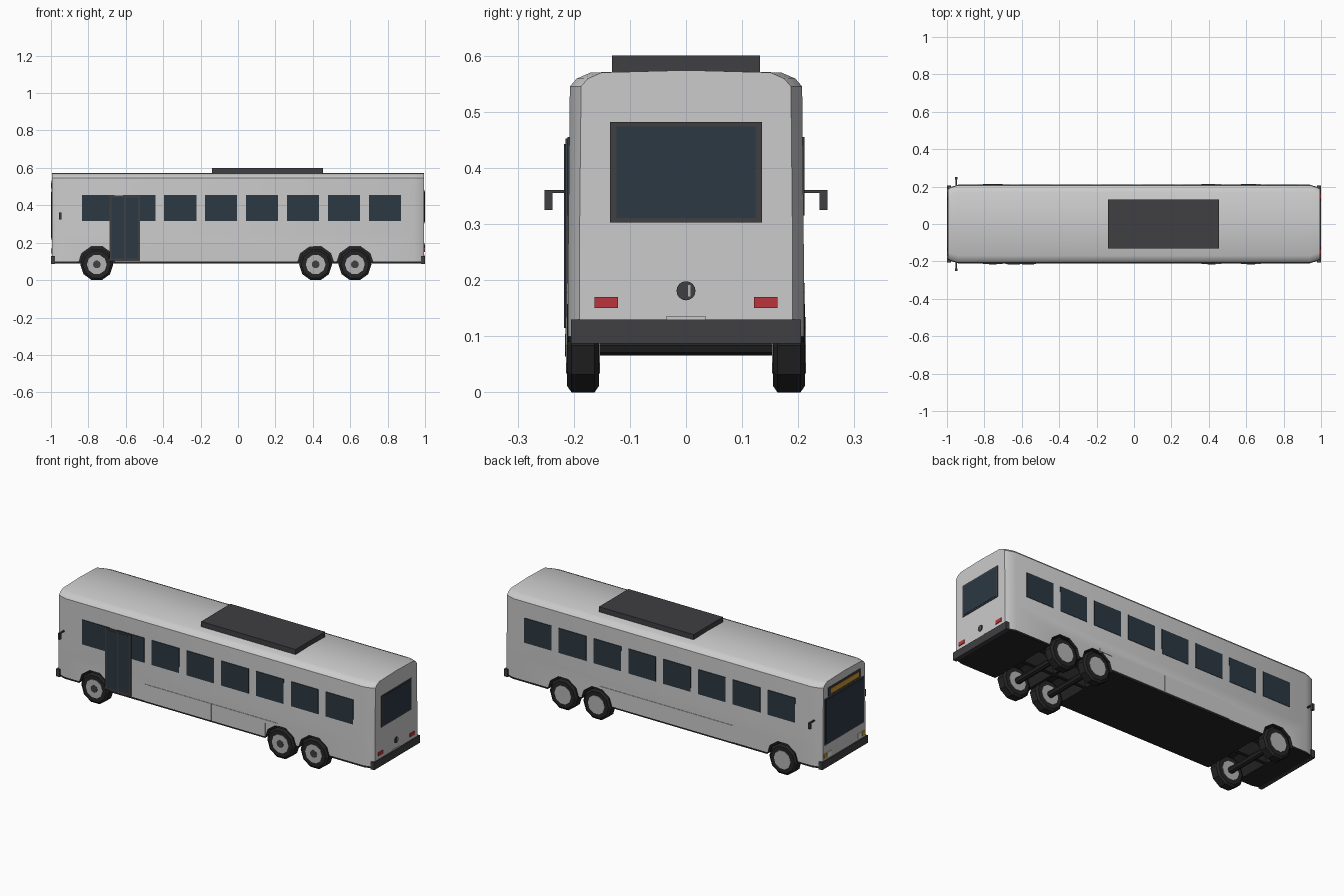
import bpy, bmesh, math
from mathutils import Vector

if "Cube" in bpy.data.objects:
    bpy.data.objects.remove(bpy.data.objects["Cube"])


def mat(name, r, g, b):
    m = bpy.data.materials.new(name)
    m.diffuse_color = (r, g, b, 1)
    m.use_nodes = True
    m.node_tree.nodes["Principled BSDF"].inputs["Base Color"].default_value = m.diffuse_color
    return m


PAINT = mat("paint", 0.62, 0.63, 0.65)
GLASS = mat("glass", 0.025, 0.04, 0.055)
TRIM = mat("trim", 0.05, 0.05, 0.055)
BLACK = mat("black", 0.018, 0.018, 0.018)
RED = mat("red", 0.5, 0.035, 0.045)
AMBER = mat("amber", 0.65, 0.32, 0.03)
RIM = mat("rim", 0.45, 0.45, 0.45)
LAMP = mat("lamp", 0.8, 0.8, 0.75)


def finish(name, bm, material):
    bmesh.ops.recalc_face_normals(bm, faces=bm.faces)
    me = bpy.data.meshes.new(name)
    bm.to_mesh(me)
    bm.free()
    ob = bpy.data.objects.new(name, me)
    bpy.context.collection.objects.link(ob)
    if material:
        me.materials.append(material)
    return ob


def box(name, x0, x1, y0, y1, z0, z1, material):
    bm = bmesh.new()
    bmesh.ops.create_cube(bm, size=1)
    for v in bm.verts:
        v.co = Vector(((x0 + x1) / 2 + v.co.x * (x1 - x0),
                       (y0 + y1) / 2 + v.co.y * (y1 - y0),
                       (z0 + z1) / 2 + v.co.z * (z1 - z0)))
    return finish(name, bm, material)


def loft(name, rings, material):
    """Skin closed rings of points and cap both ends."""
    bm = bmesh.new()
    vs = [[bm.verts.new(p) for p in ring] for ring in rings]
    n = len(vs[0])
    for a, b in zip(vs, vs[1:]):
        for i in range(n):
            j = (i + 1) % n
            bm.faces.new((a[i], a[j], b[j], b[i]))
    bm.faces.new(vs[0])
    bm.faces.new(vs[-1])
    return finish(name, bm, material)


def lathe_y(name, cx, cz, profile, sides, material):
    """Turn (radius, y) pairs about an axis parallel to y."""
    rings = [[(cx + r * math.cos(2 * math.pi * i / sides), y,
               cz + r * math.sin(2 * math.pi * i / sides)) for i in range(sides)]
             for r, y in profile]
    return loft(name, rings, material)


def smooth(ob, angle):
    bpy.ops.object.select_all(action='DESELECT')
    ob.select_set(True)
    bpy.context.view_layer.objects.active = ob
    bpy.ops.object.shade_smooth_by_angle(angle=math.radians(angle))


# Body shell: cross-section narrowed towards both ends
STATIONS = [(-0.995, 0.19), (-0.98, 0.198), (-0.94, 0.21),
            (0.94, 0.21), (0.98, 0.198), (0.995, 0.19)]


def section(x, w):
    half = [(w, 0.10), (w, 0.25), (w - 0.003, 0.545), (w - 0.015, 0.559), (w - 0.04, 0.57)]
    pts = half + [(0, 0.574)] + [(-y, z) for y, z in reversed(half)]
    return [(x, y, z) for y, z in pts]


body = loft("body", [section(x, w) for x, w in STATIONS], PAINT)
chassis = loft("chassis", [[(x, w, 0.09), (x, w, 0.10), (x, -w, 0.10), (x, -w, 0.09)]
                           for x, w in STATIONS], BLACK)

# Wheel arches cut out of body and chassis
AXLES = (-0.755, 0.415, 0.625)
cutters = [lathe_y("arch_cutter", x, 0.084, [(0.1, s * 0.01), (0.1, s * 0.3)], 10, None)
           for x in AXLES for s in (-1, 1)]
for ob in (body, chassis):
    bpy.context.view_layer.objects.active = ob
    for c in cutters:
        m = ob.modifiers.new("arch", 'BOOLEAN')
        m.operation = 'DIFFERENCE'
        m.solver = 'EXACT'
        m.object = c
        bpy.ops.object.modifier_apply(modifier=m.name)
for c in cutters:
    bpy.data.objects.remove(c)
if len(body.data.materials) < 2:
    body.data.materials.append(BLACK)
else:
    body.data.materials[1] = BLACK
for p in body.data.polygons:
    inside = p.center.z < 0.2 and abs(p.center.x) < 0.93 and (
        abs(p.normal.y) < 0.5 or abs(p.center.y) < 0.1)
    p.material_index = 1 if inside else 0
smooth(body, 35)

# Wheels
for i, x in enumerate(AXLES):
    for s, side in ((-1, "right"), (1, "left")):
        tag = f"{side}_{i + 1}"
        lathe_y("tyre_" + tag, x, 0.0837,
                [(0.076, s * 0.155), (0.088, s * 0.163), (0.088, s * 0.204), (0.076, s * 0.212)],
                10, BLACK)
        lathe_y("rim_" + tag, x, 0.0837, [(0.053, s * 0.153), (0.053, s * 0.214)], 10, RIM)
        if s < 0:
            lathe_y("hub_cap_" + tag, x, 0.0837, [(0.021, -0.21), (0.021, -0.216)], 10, TRIM)
    lathe_y(f"axle_{i + 1}", x, 0.0837, [(0.018, -0.16), (0.018, 0.16)], 8, BLACK)

# Side windows, luggage flaps and mirrors on both sides
for s, side in ((-1, "right"), (1, "left")):
    def side_box(name, x0, x1, a, b, z0, z1, material):
        return box(f"{side}_{name}", x0, x1, min(s * a, s * b), max(s * a, s * b), z0, z1, material)

    for i in range(8):
        x = -0.747 + 0.2189 * i
        side_box(f"window_{i + 1}", x - 0.086, x + 0.086, 0.2, 0.2115, 0.315, 0.455, GLASS)
    for i, (x0, x1) in enumerate(((-0.44, -0.021), (-0.019, 0.32))):
        side_box(f"luggage_flap_{i + 1}", x0, x1, 0.2, 0.2125, 0.10, 0.195, PAINT)
    side_box("luggage_flap_end", 0.32, 0.40, 0.2, 0.2125, 0.178, 0.195, PAINT)
    side_box("mirror_arm", -0.955, -0.947, 0.2, 0.25, 0.355, 0.361, TRIM)
    side_box("mirror", -0.957, -0.945, 0.238, 0.252, 0.325, 0.361, TRIM)

# Entrance door with two leaves
box("door_frame", -0.687, -0.523, -0.215, -0.2, 0.103, 0.452, TRIM)
for i, x in enumerate((-0.643, -0.567)):
    box(f"door_leaf_{i + 1}", x - 0.033, x + 0.033, -0.217, -0.21, 0.115, 0.443, GLASS)

# Roof unit
box("roof_unit", -0.14, 0.455, -0.132, 0.132, 0.565, 0.60, TRIM)

# Bumpers wrapping both ends
for s, end in ((-1, "front"), (1, "rear")):
    box(end + "_bumper", min(s * 0.978, s), max(s * 0.978, s), -0.205, 0.205, 0.087, 0.13, TRIM)

# Rear end
box("rear_window_frame", 0.985, 0.998, -0.135, 0.135, 0.303, 0.482, TRIM)
box("rear_window", 0.99, 0.9995, -0.124, 0.124, 0.311, 0.474, GLASS)
for y in (-0.142, 0.142):
    box("tail_light", 0.985, 0.999, y - 0.021, y + 0.021, 0.15, 0.17, RED)
bm = bmesh.new()
bmesh.ops.create_cone(bm, cap_ends=True, segments=16, radius1=0.017, radius2=0.017, depth=0.012)
for v in bm.verts:
    v.co = Vector((0.992 + v.co.z, v.co.x, 0.181 + v.co.y))
finish("engine_hatch_latch", bm, TRIM)
box("latch_handle", 0.99, 0.9995, 0.004, 0.008, 0.171, 0.191, RIM)
box("rear_plate", 0.985, 0.998, -0.035, 0.035, 0.128, 0.136, PAINT)

# Front end
box("windscreen_frame", -0.998, -0.985, -0.175, 0.175, 0.215, 0.478, TRIM)
box("windscreen", -0.9995, -0.99, -0.166, 0.166, 0.224, 0.47, GLASS)
box("route_sign_frame", -0.998, -0.985, -0.145, 0.145, 0.482, 0.532, TRIM)
box("route_sign", -0.9995, -0.99, -0.125, 0.125, 0.493, 0.52, AMBER)
for s in (-1, 1):
    box("headlight", -0.999, -0.985, s * 0.138 - 0.018, s * 0.138 + 0.018, 0.142, 0.168, LAMP)
    box("indicator", -0.999, -0.985, s * 0.17 - 0.011, s * 0.17 + 0.011, 0.142, 0.168, AMBER)
